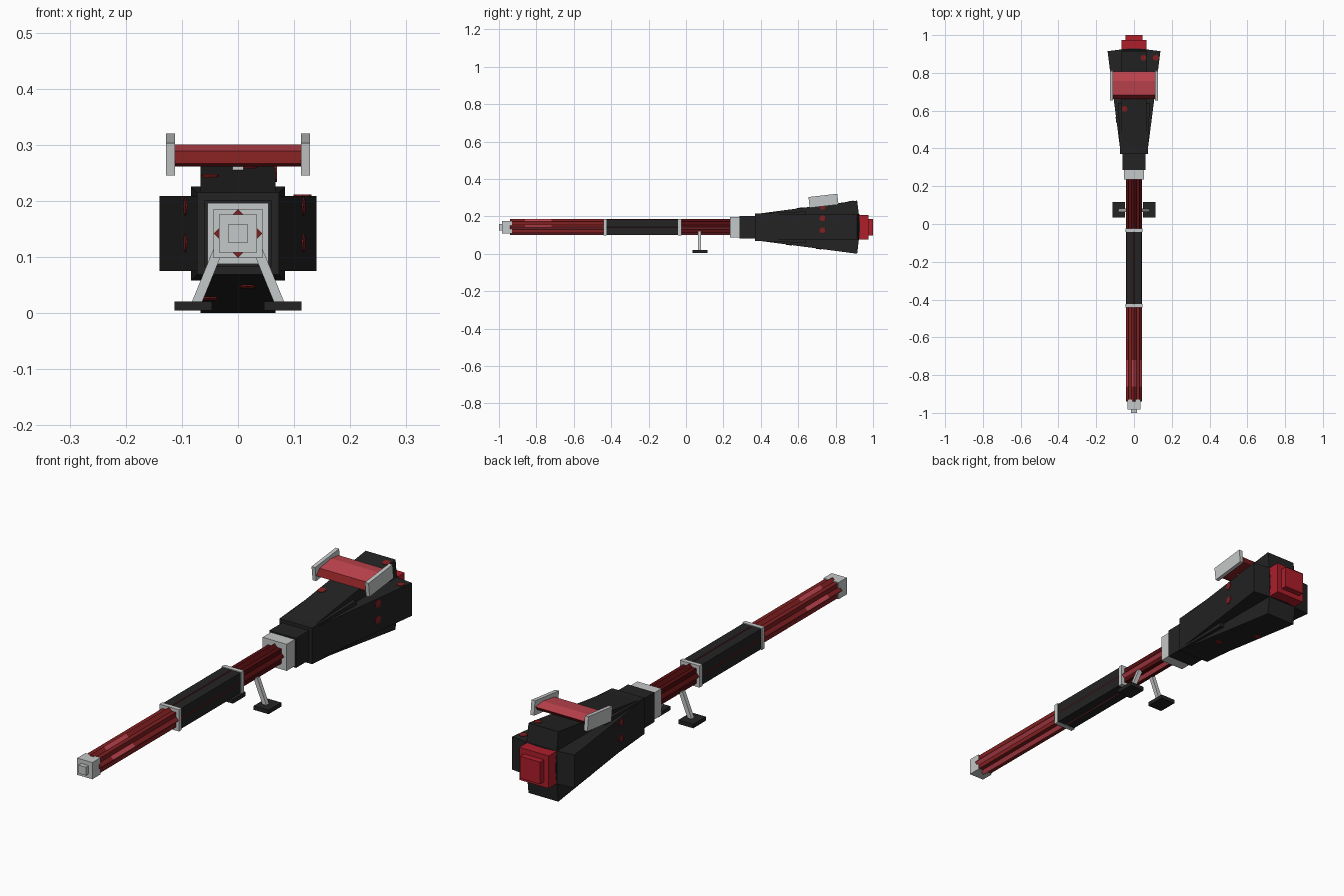
import bpy, bmesh, math
from mathutils import Vector, Matrix

if "Cube" in bpy.data.objects:
    bpy.data.objects.remove(bpy.data.objects["Cube"])

AXIS = 0.142  # height of the barrel axis


def material(name, rgb):
    m = bpy.data.materials.new(name)
    m.use_nodes = True
    m.diffuse_color = (*rgb, 1)
    m.node_tree.nodes["Principled BSDF"].inputs["Base Color"].default_value = (*rgb, 1)
    return m


BLACK = material("black", (0.017, 0.017, 0.017))
GREY = material("light grey", (0.56, 0.58, 0.58))
RED = material("bright red", (0.42, 0.013, 0.024))
ROSE = material("rose red", (0.55, 0.06, 0.08))
DARK = material("dark red", (0.22, 0.014, 0.015))
DEEP = material("deep red", (0.09, 0.004, 0.005))


def finish(name, bm, *mats):
    bmesh.ops.recalc_face_normals(bm, faces=bm.faces)
    mesh = bpy.data.meshes.new(name)
    bm.to_mesh(mesh)
    bm.free()
    for m in mats:
        mesh.materials.append(m)
    obj = bpy.data.objects.new(name, mesh)
    bpy.context.collection.objects.link(obj)
    return obj


def loft(name, rings, *mats):
    """Join rings of points into a closed solid."""
    bm = bmesh.new()
    loops = [[bm.verts.new(p) for p in ring] for ring in rings]
    n = len(loops[0])
    for a, b in zip(loops, loops[1:]):
        for i in range(n):
            bm.faces.new((a[i], a[(i + 1) % n], b[(i + 1) % n], b[i]))
    bm.faces.new(loops[0])
    bm.faces.new(loops[-1])
    return finish(name, bm, *mats)


def square(half, y):
    return [(x * half, y, AXIS + z * half) for x, z in ((-1, -1), (1, -1), (1, 1), (-1, 1))]


def block(name, half, y0, y1, mat, end=None):
    return loft(name, [square(half, y0), square(end or half, y1)], mat)


def box(name, centre, size, mat, rot=None):
    bm = bmesh.new()
    bmesh.ops.create_cube(bm, size=1)
    m = Matrix.Translation(centre) @ (rot or Matrix()) @ Matrix.Diagonal((*size, 1))
    bmesh.ops.transform(bm, matrix=m, verts=bm.verts)
    return finish(name, bm, mat)


# Fluted barrel: eight-pointed star section in lengthwise segments
def star(y, tip=0.043):
    ring = []
    for i in range(16):
        a = i * math.pi / 8
        r = tip if i % 2 == 0 else tip * math.cos(math.pi / 4) / math.cos(math.pi / 8)
        ring.append((r * math.cos(a), y, AXIS + r * math.sin(a)))
    return ring


barrel = loft("barrel", [star(y) for y in (-0.94, -0.86, -0.72, -0.03, 0.25)], DARK, ROSE, DEEP)
for f in barrel.data.polygons:
    diagonal = 0.5 < abs(f.normal.z) < 0.9
    if f.center.y > -0.03:
        f.material_index = 1 if diagonal and f.normal.z < 0 else 2
    elif diagonal and (f.normal.z < 0 or -0.86 < f.center.y < -0.72):
        f.material_index = 1

# Square blocks along the barrel
block("muzzle_tip", 0.017, -1.0, -0.98, GREY)
block("muzzle", 0.034, -0.983, -0.93, GREY)
block("front_clamp", 0.044, -0.442, -0.424, GREY)
block("barrel_shroud", 0.041, -0.424, -0.04, BLACK)
block("rear_clamp", 0.044, -0.042, -0.024, GREY)
block("collar", 0.054, 0.235, 0.287, GREY)
block("neck", 0.06, 0.287, 0.38, BLACK)
block("core", 0.073, 0.37, 0.64, BLACK, end=0.084)
block("rear_plate", 0.066, 0.9, 0.975, RED)
block("rear_button", 0.045, 0.97, 1.0, RED)

# Flared body: two crossing tapered slabs with a slightly pointed rear
WIDTH = 0.067
Y0, Y1 = 0.37, 0.915


def flare(y, reach):
    return 0.07 + (reach - 0.07) * (y - Y0) / (Y1 - Y0)


def slab(name, reach, upright):
    outline = [(Y0, -0.07), (Y1, -reach), (0.93, -0.02), (0.93, 0.02), (Y1, reach), (Y0, 0.07)]
    rings = []
    for w in (-WIDTH, WIDTH):
        rings.append([(w, y, AXIS + h) if upright else (h, y, AXIS + w) for y, h in outline])
    loft(name, rings, BLACK)


TALL, WIDE = 0.142, 0.14
slab("upright_slab", TALL, True)
slab("level_slab", WIDE, False)


# Small octagonal studs lying on the slab faces
def stud(name, pos, normal):
    bm = bmesh.new()
    bmesh.ops.create_cone(bm, cap_ends=True, segments=8, radius1=0.016, radius2=0.016, depth=0.005)
    turn = Vector(normal).to_track_quat("Z", "Y").to_matrix().to_4x4()
    bmesh.ops.transform(bm, matrix=Matrix.Translation(pos) @ turn, verts=bm.verts)
    finish(name, bm, DARK)


LEAN = -0.13
for i, (x, y, s) in enumerate([(-0.05, 0.61, 1), (0.02, 0.73, 1), (0.05, 0.88, 1),
                               (0.017, 0.55, -1), (-0.05, 0.71, -1)]):
    stud(f"upright_stud_{i}", (x, y, AXIS + s * flare(y, TALL)), (0, LEAN, s))
for s, y in ((1, 0.73), (-1, 0.55)):
    for dz in (-0.017, 0.048):
        stud("side_stud", (s * flare(y, WIDE), y, AXIS + dz), (s, LEAN, 0))
stud("ledge_stud", (0.115, 0.88, AXIS + WIDTH), (0, 0, 1))
stud("cheek_stud", (WIDTH, 0.73, 0.25), (1, 0, 0))

# Rear wing, tilted, with end plates and a short post
TILT = Matrix.Rotation(math.radians(6.5), 4, "X")
HUB = Vector((0, 0.735, 0.283))
section = [(-0.075, -0.008), (-0.05, 0.012), (0.025, 0.015), (0.072, 0.004),
           (0.06, -0.01), (-0.05, -0.016)]
wing = loft("wing", [[HUB + TILT @ Vector((x, y, z)) for y, z in section]
                     for x in (-0.116, 0.116)], DARK, ROSE)
for f in wing.data.polygons:
    if f.normal.z > 0.95:
        f.material_index = 1
for s, side in ((1, "left"), (-1, "right")):
    box(f"{side}_wing_plate", HUB + Vector((s * 0.12, 0, 0)), (0.016, 0.155, 0.058), GREY, TILT)
box("wing_post", (0, 0.72, 0.262), (0.02, 0.05, 0.026), GREY)

# Bipod with splayed legs and flat feet
for s, side in ((1, "left"), (-1, "right")):
    top, foot = Vector((s * 0.033, 0.073, 0.118)), Vector((s * 0.074, 0.073, 0.018))
    run = foot - top
    splay = run.to_track_quat("Z", "Y").to_matrix().to_4x4()
    box(f"{side}_leg", (top + foot) / 2, (0.017, 0.017, run.length), GREY, splay)
    box(f"{side}_foot", (s * 0.08, 0.075, 0.013), (0.067, 0.082, 0.016), BLACK)
